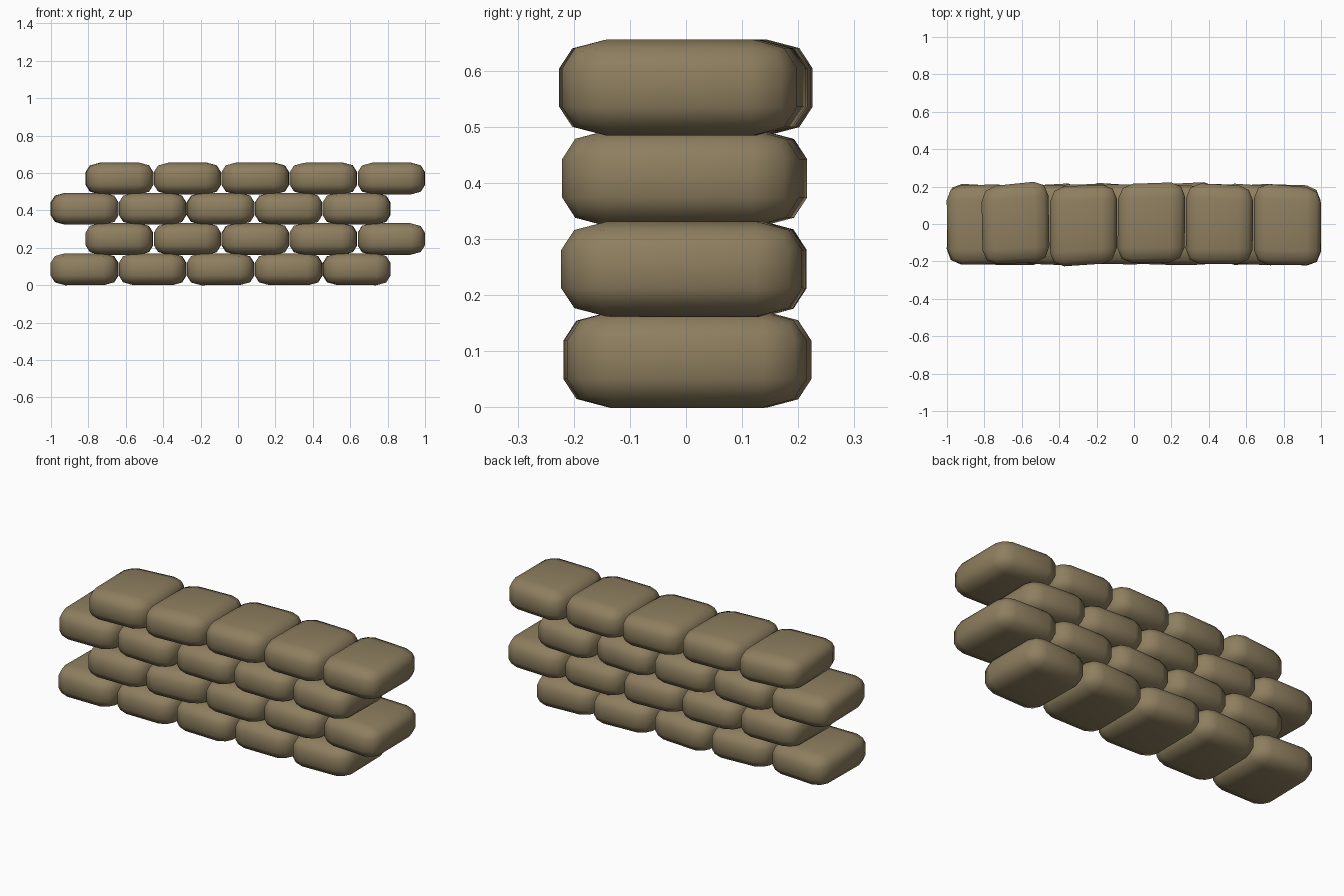
import bpy
import bmesh
import random
from mathutils import Matrix, Vector

cube = bpy.data.objects.get("Cube")
if cube:
    bpy.data.objects.remove(cube, do_unlink=True)

random.seed(4)
BAG = Vector((0.358, 0.425, 0.17))   # size of one bag
PITCH = 0.3635                       # spacing along a row
COURSE = 0.1617                      # spacing between rows

burlap = bpy.data.materials.new("burlap_brown")
color = (0.27, 0.21, 0.115, 1)
burlap.use_nodes = True
burlap.diffuse_color = color
shader = burlap.node_tree.nodes["Principled BSDF"]
shader.inputs["Base Color"].default_value = color
shader.inputs["Roughness"].default_value = 0.9


def add_bag(name, center):
    """A plump bag: rounded box, squashed to size and slightly skewed."""
    bm = bmesh.new()
    bmesh.ops.create_cube(bm, size=1)
    # Bevel in stretched proportions so the rounding is shallower in height
    bmesh.ops.scale(bm, vec=(1, 1.15, 0.72), verts=bm.verts)
    bmesh.ops.bevel(bm, geom=bm.edges[:], offset=0.215, segments=2,
                    profile=0.5, affect='EDGES')
    bmesh.ops.scale(bm, vec=(BAG.x, BAG.y / 1.15, BAG.z / 0.72), verts=bm.verts)
    # Uneven filling: lean the ends and sides a little
    taper, shear, tilt = (random.uniform(-0.06, 0.06) for _ in range(3))
    for v in bm.verts:
        x, y, z = v.co
        v.co.y = y * (1 + taper * x / BAG.x) + shear * x
        v.co.z = z * (1 + 0.5 * tilt * x / BAG.x)
    turn = Matrix.Rotation(random.uniform(-0.02, 0.02), 4, 'Z')
    bmesh.ops.transform(bm, matrix=turn, verts=bm.verts)
    for f in bm.faces:
        f.smooth = True
    mesh = bpy.data.meshes.new(name)
    bm.to_mesh(mesh)
    bm.free()
    mesh.materials.append(burlap)
    bag = bpy.data.objects.new(name, mesh)
    bag.location = center
    bpy.context.collection.objects.link(bag)


# Four rows of five bags in running bond, odd rows shifted half a bag
for row in range(4):
    start = -0.82 if row % 2 == 0 else -0.634
    for i in range(5):
        add_bag(f"sandbag_row_{row + 1}_{i + 1}",
                (start + i * PITCH, random.uniform(-0.007, 0.007),
                 BAG.z / 2 + row * COURSE))
